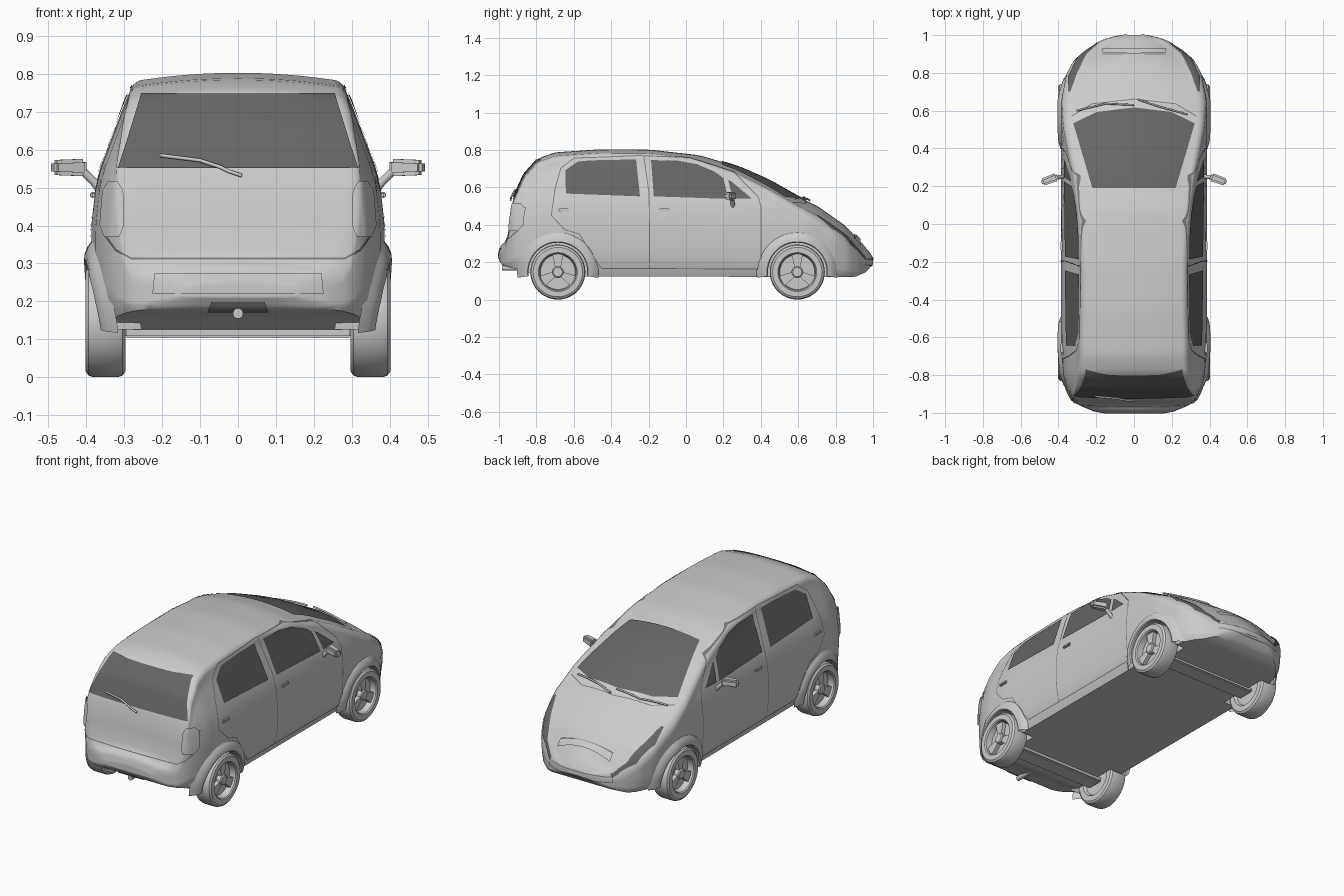
import bpy, bmesh
from math import sin, cos, pi, radians
from mathutils import Vector, Matrix
from mathutils.bvhtree import BVHTree

if "Cube" in bpy.data.objects:
    bpy.data.objects.remove(bpy.data.objects["Cube"])


def material(name, value):
    mat = bpy.data.materials.new(name)
    mat.use_nodes = True
    colour = (value, value, value, 1)
    mat.diffuse_color = colour
    mat.node_tree.nodes["Principled BSDF"].inputs["Base Color"].default_value = colour
    return mat


PAINT = material("light_grey", 0.6)
GLASS = material("dark_glass", 0.13)
SEAM = material("seam_grey", 0.2)


def finish(bm, name, mat, angle=35, recalc=True):
    if recalc:
        bmesh.ops.recalc_face_normals(bm, faces=bm.faces)
    mesh = bpy.data.meshes.new(name)
    bm.to_mesh(mesh)
    bm.free()
    mesh.materials.append(mat)
    obj = bpy.data.objects.new(name, mesh)
    bpy.context.collection.objects.link(obj)
    smooth(obj, angle)
    return obj


def smooth(obj, angle):
    bpy.ops.object.select_all(action='DESELECT')
    obj.select_set(True)
    bpy.context.view_layer.objects.active = obj
    bpy.ops.object.shade_smooth_by_angle(angle=radians(angle))


def lerp(table, t):
    if t <= table[0][0]:
        return table[0][1]
    for (a, va), (b, vb) in zip(table, table[1:]):
        if t <= b:
            return va + (vb - va) * (t - a) / (b - a)
    return table[-1][1]


def grid(bm, rows, close=False):
    rings = [[bm.verts.new(p) for p in row] for row in rows]
    for r, s in zip(rings, rings[1:]):
        n = len(r)
        for i in range(n if close else n - 1):
            j = (i + 1) % n
            bm.faces.new((r[i], r[j], s[j], s[i]))
    return rings


# Body shape: roof line, floor line, plan taper, side profile, crown, edge radius
TOP = [(-1, .25), (-.99, .29), (-.965, .31), (-.945, .37), (-.93, .53), (-.866, .67),
       (-.79, .755), (-.7, .787), (-.465, .803), (-.2, .802), (.07, .772), (.28, .71),
       (.44, .64), (.59, .555), (.71, .495), (.845, .4), (.925, .32), (.98, .255), (1, .225)]
FLOOR = [(-1, .21), (-.98, .18), (-.87, .155), (-.8, .125), (.9, .12), (.96, .145), (1, .19)]
TAPER = [(-1, .4), (-.985, .6), (-.96, .76), (-.92, .86), (-.87, .92), (-.8, .97), (-.65, 1),
         (.65, 1), (.8, .92), (.87, .82), (.92, .68), (.97, .47), (.99, .3), (1, .15)]
SIDE = [(.12, .365), (.2, .38), (.3, .387), (.4, .387), (.5, .376), (.55, .362), (.62, .335),
        (.7, .305), (.78, .272), (.82, .25)]
CROWN = [(0, .018), (.4, .045), (.8, .05)]
EDGE = [(.3, .04), (.7, .06)]


def half_width(y, z):
    return lerp(SIDE, z) * lerp(TAPER, y)


def section(y):
    zt, zb = lerp(TOP, y), lerp(FLOOR, y)
    h = zt - zb
    crown = min(lerp(CROWN, y), .3 * h)
    r = min(lerp(EDGE, y), .35 * h, .5 * half_width(y, zt))
    zc = zt - crown - r
    xc = half_width(y, zc)
    low = half_width(y, zb)
    pts = [(0, zb), (low * .5, zb), (low - min(.015, low * .3), zb)]
    for i in range(12):
        z = zb + .1 * h + (zc - zb - .1 * h) * i / 11
        pts.append((half_width(y, z), z))
    for i in range(1, 7):
        a = pi / 2 * i / 6
        pts.append((xc - r * (1 - cos(a)), zc + r * sin(a)))
    for i in range(7, -1, -1):
        f = i / 8
        pts.append(((xc - r) * f, zt - crown * f * f))
    loop = pts + [(-x, z) for x, z in pts[-2:0:-1]]
    return [(x, y, z) for x, z in loop]


bm = bmesh.new()
N = 72
rings = grid(bm, [section(sin(pi / 2 * (2 * i / N - 1))) for i in range(N + 1)], True)
bm.faces.new(rings[0])
bm.faces.new(rings[-1])
bmesh.ops.recalc_face_normals(bm, faces=bm.faces)
BODY = BVHTree.FromBMesh(bm)
body = finish(bm, "body_shell", PAINT)

# Wheel wells
AXLES = {"rear": -.685, "front": .595}
HUB = .147
for y in AXLES.values():
    for s in (-1, 1):
        bm = bmesh.new()
        place = Matrix.Translation((s * .4, y, HUB)) @ Matrix.Rotation(pi / 2, 4, 'Y')
        bmesh.ops.create_cone(bm, cap_ends=True, segments=48, radius1=.16, radius2=.16,
                              depth=.25, matrix=place)
        cutter = finish(bm, "well_cutter", PAINT)
        cutter.hide_render = True
        mod = body.modifiers.new("well", 'BOOLEAN')
        mod.operation, mod.solver, mod.object = 'DIFFERENCE', 'EXACT', cutter
        bpy.context.view_layer.objects.active = body
        bpy.ops.object.modifier_apply(modifier="well")
        bpy.data.objects.remove(cutter)
smooth(body, 35)

# Casting flat outlines onto the body from one direction
CAST = {"side": (lambda a, b: (2, a, b), (-1, 0, 0), 1.65),
        "top": (lambda a, b: (a, b, 2), (0, 0, -1), 1.6),
        "back": (lambda a, b: (a, -2, b), (0, 1, 0), 1.1),
        "front": (lambda a, b: (a, 2, b), (0, -1, 0), 1.05)}


def cast(view, p, lift):
    start, way, depth = CAST[view]
    origin, way = Vector(start(*p)), Vector(way)
    hit = BODY.ray_cast(origin, way)
    if hit[0] is None:
        hit = BODY.find_nearest(origin + way * depth)
    return hit[0] + hit[1] * lift, hit[1]


def along(path, t):
    f = t * (len(path) - 1)
    i = min(int(f), len(path) - 2)
    return Vector(path[i]).lerp(Vector(path[i + 1]), f - i)


def sheet(name, view, lower, upper, mat, lift=.005, both=False, nu=25, nv=9):
    for s in ((1, -1) if both else (1,)):
        bm, rows, out = bmesh.new(), [], Vector()
        for j in range(nv):
            row = []
            for i in range(nu):
                t = i / (nu - 1)
                p, n = cast(view, along(lower, t).lerp(along(upper, t), j / (nv - 1)), lift)
                p.x, n.x = p.x * s, n.x * s
                row.append(p)
                out += n
            rows.append(row)
        grid(bm, rows)
        bm.normal_update()
        if sum((f.normal for f in bm.faces), Vector()).dot(out) < 0:
            bmesh.ops.reverse_faces(bm, faces=bm.faces)
        tag = {1: "left_", -1: "right_"}[s] if both else ""
        finish(bm, tag + name, mat, 60, False)


def seam(name, view, path, both=False, width=.0025):
    a, b = [], []
    for i, p in enumerate(path):
        d = Vector(path[min(i + 1, len(path) - 1)]) - Vector(path[max(i - 1, 0)])
        n = Vector((-d.y, d.x)).normalized() * width
        a.append(Vector(p) - n)
        b.append(Vector(p) + n)
    sheet(name, view, a, b, SEAM, .003, both, (len(path) - 1) * 8 + 1, 2)


# Glass and lamps
sheet("windscreen", "top", [(-.32, .53), (-.2, .59), (0, .615), (.2, .59), (.32, .53)],
      [(-.22, .19), (0, .19), (.22, .19)], GLASS, nv=15)
sheet("rear_window", "back", [(-.315, .55), (.315, .55)], [(-.255, .745), (.255, .745)], GLASS, nv=15)
sheet("rear_side_window", "side", [(-.642, .565), (-.246, .55)],
      [(-.645, .69), (-.575, .738), (-.42, .746), (-.267, .748)], GLASS, both=True)
sheet("front_side_window", "side", [(-.172, .55), (.225, .537)],
      [(-.187, .745), (-.05, .742), (.06, .722), (.15, .685), (.2, .648)], GLASS, both=True)
sheet("quarter_window", "side", [(.25, .537), (.35, .54)], [(.225, .638), (.24, .632)], GLASS, both=True)
sheet("headlamp", "top", [(.335, .7), (.3, .8), (.25, .9), (.185, .955)],
      [(.347, .7), (.347, .78), (.3, .875), (.195, .957)], GLASS, both=True)
sheet("tail_lamp", "back", [(.3, .4), (.31, .37), (.345, .37), (.357, .4)],
      [(.302, .49), (.315, .515), (.335, .515), (.35, .49)], PAINT, .009, True)

# Trim plates
sheet("plate_panel", "back", [(-.225, .22), (.225, .22)], [(-.22, .272), (.22, .272)], PAINT, .004)
sheet("exhaust_recess", "back", [(-.08, .175), (.08, .175)], [(-.07, .2), (.07, .2)], SEAM, .004)
sheet("grille_bar", "top", [(-.165, .9), (.165, .9)], [(-.165, .925), (.165, .925)], PAINT, .009)
seam("grille_line", "top", [(-.165, .897), (0, .9), (.165, .897)])
seam("intake_line", "front", [(-.2, .185), (-.2, .215), (0, .215), (.2, .215), (.2, .185), (0, .18), (-.2, .185)])

# Panel gaps
seam("door_gap", "side", [(.4, .165), (.4, .5), (.385, .55), (.257, .68), (.016, .757), (-.25, .768),
     (-.6, .755), (-.67, .7), (-.7, .59), (-.72, .45), (-.65, .375), (-.57, .35), (-.475, .2),
     (-.45, .167), (.4, .165)], True)
seam("pillar_gap", "side", [(-.195, .167), (-.197, .56), (-.225, .765)], True)
seam("hatch_gap", "back", [(-.345, .37), (-.32, .335), (-.28, .312), (0, .312), (.28, .312),
     (.32, .335), (.345, .37)])
seam("bonnet_gap", "top", [(-.33, .57), (-.22, .635), (0, .66), (.22, .635), (.33, .57)])


# Tubes for wipers and exhaust
def tube(name, points, radius):
    bm, rows = bmesh.new(), []
    for i, p in enumerate(points):
        d = (points[min(i + 1, len(points) - 1)] - points[max(i - 1, 0)]).normalized()
        u = d.orthogonal().normalized()
        v = d.cross(u)
        rows.append([p + (u * cos(k * pi / 6) + v * sin(k * pi / 6)) * radius for k in range(12)])
    for ring in grid(bm, rows, True)[::len(rows) - 1]:
        bm.faces.new(ring)
    finish(bm, name, PAINT)


def wiper(name, view, path):
    tube(name, [cast(view, along(path, i / 12), .012)[0] for i in range(13)], .005)


wiper("rear_wiper", "back", [(.01, .53), (-.1, .567), (-.205, .58)])
wiper("left_wiper", "top", [(.02, .655), (.12, .62), (.28, .575)])
wiper("right_wiper", "top", [(-.3, .595), (-.15, .632), (.0, .625)])
tube("exhaust_pipe", [Vector((0, -.8, .168)), Vector((0, -.985, .168))], .014)


def box(name, centre, size, turn=0, taper=1, bevel=.006):
    bm = bmesh.new()
    bmesh.ops.create_cube(bm, size=1)
    for v in bm.verts:
        if v.co.x * centre[0] > 0:
            v.co.y *= taper
            v.co.z *= taper
        v.co = v.co * Vector(size)
    bmesh.ops.bevel(bm, geom=bm.edges[:], offset=bevel, segments=2, affect='EDGES')
    bmesh.ops.transform(bm, matrix=Matrix.Translation(centre) @ Matrix.Rotation(turn, 4, 'Z'), verts=bm.verts)
    finish(bm, name, PAINT)


# Wheels, arches, mirrors and handles
TYRE = [(0, -.04), (.09, -.04), (.1, -.055), (.132, -.055), (.143, -.047), (.147, -.035), (.147, .03),
        (.143, .042), (.132, .05), (.104, .05), (.098, .044), (.093, .01), (.03, .01),
        (.03, .035), (.024, .04), (0, .04)]
LIP = [(.157, -.09), (.157, .014), (.162, .019), (.178, .018), (.198, .01), (.218, -.006)]
for s, hand in ((1, "left"), (-1, "right")):
    for end, y in AXLES.items():
        bm = bmesh.new()
        rows = [[(s * (.352 + x), y + r * cos(a), HUB + r * sin(a)) for r, x in TYRE]
                for a in (2 * pi * i / 48 for i in range(49))]
        grid(bm, rows)
        bmesh.ops.remove_doubles(bm, verts=bm.verts, dist=.0001)
        for k in range(3):  # spokes, widening to the rim
            a = pi / 2 + k * 2 * pi / 3
            slab = [[Vector((s * (.352 + x), y + r * cos(a) - w * sin(a), HUB + r * sin(a) + w * cos(a)))
                     for r, w in ((.02, -.014), (.096, -.03), (.096, .03), (.02, .014))] for x in (.008, .032)]
            bm.faces.new(grid(bm, slab, True)[1])
        finish(bm, f"{end}_{hand}_wheel", PAINT)
        bm, rows = bmesh.new(), []
        for i in range(41):
            a = radians(-8 + 196 * i / 40)
            row = []
            for r, lift in LIP:
                py, pz = y + r * cos(a), HUB + r * sin(a)
                row.append((s * (half_width(py, pz) + lift), py, pz))
            rows.append(row)
        grid(bm, rows)
        finish(bm, f"{end}_{hand}_arch", PAINT, 40)
    box(hand + "_mirror", (s * .447, .235, .553), (.09, .045, .046), -s * .35, .85, .009)
    tube(hand + "_mirror_arm", [Vector((s * .36, .25, .49)), Vector((s * .38, .25, .515)),
                                Vector((s * .415, .245, .55))], .011)
    for place, y in (("front", -.115), ("rear", -.655)):
        x = half_width(y, .48)
        box(f"{place}_{hand}_handle", (s * (x + .004), y, .48), (.016, .055, .016), bevel=.004)

# Axle beams under the floor
for end, y in AXLES.items():
    box(end + "_axle_beam", (0, y, .118), (.6, .1, .03))
